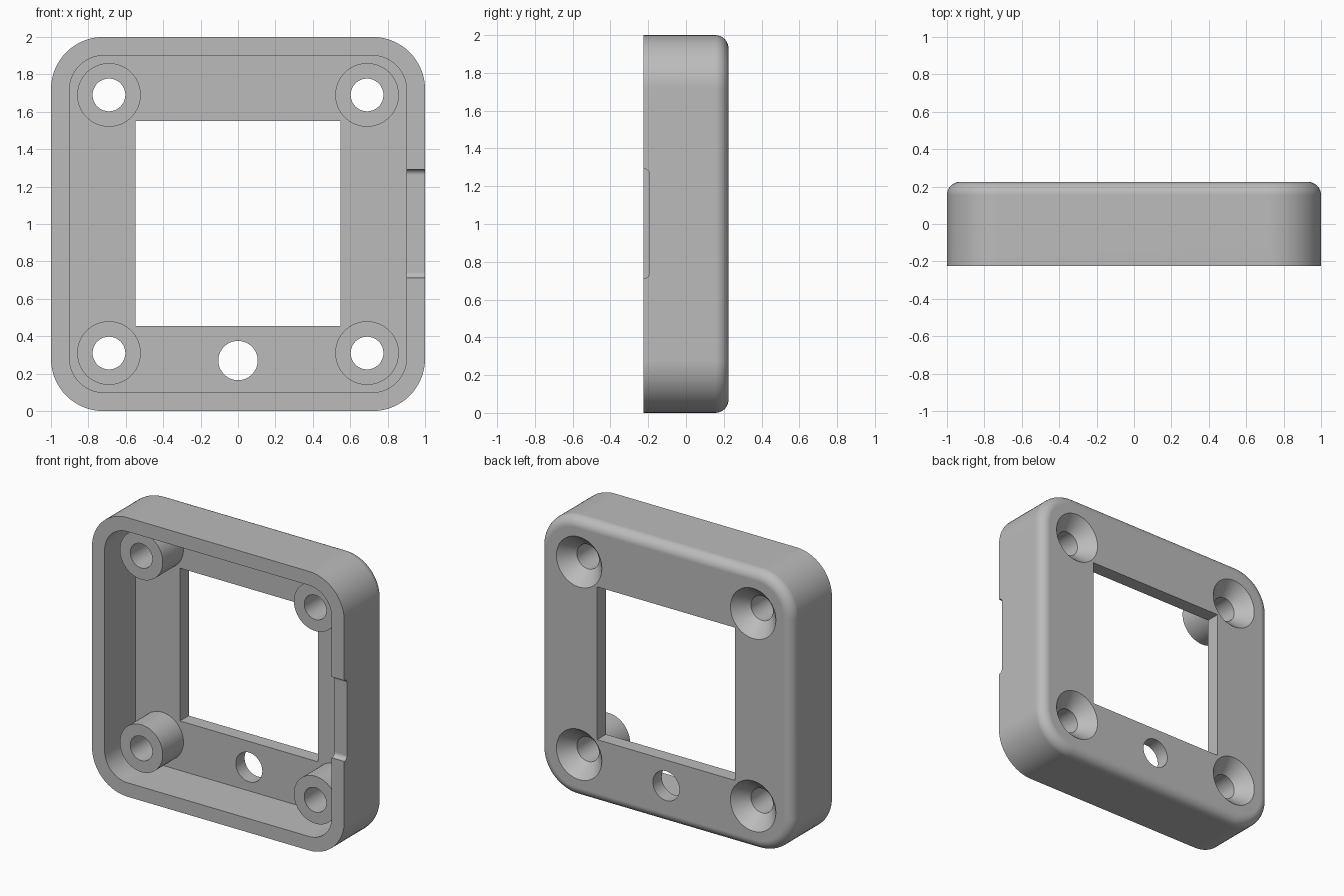
import bpy, bmesh
from math import sin, cos, pi, radians
from mathutils import Matrix, Vector

if "Cube" in bpy.data.objects:
    bpy.data.objects.remove(bpy.data.objects["Cube"], do_unlink=True)

FRONT, BACK, FLOOR, BOSS_FRONT = -0.225, 0.225, 0.125, -0.11
WALL, CORNER, FILLET = 0.1, 0.28, 0.07
SCREW, SCREW_R, BOSS_R, SINK_R, SINK_DEPTH = 0.69, 0.0875, 0.17, 0.18, 0.1

grey = bpy.data.materials.new("plain_grey")
grey.use_nodes = True
colour = (0.5, 0.5, 0.5, 1)
grey.diffuse_color = colour
grey.node_tree.nodes["Principled BSDF"].inputs["Base Color"].default_value = colour


def finish(name, bm):
    bmesh.ops.recalc_face_normals(bm, faces=bm.faces)
    mesh = bpy.data.meshes.new(name)
    bm.to_mesh(mesh)
    bm.free()
    mesh.materials.append(grey)
    obj = bpy.data.objects.new(name, mesh)
    bpy.context.collection.objects.link(obj)
    return obj


def rounded_square(half, radius, y, steps=16):
    pts = []
    for quarter in range(4):
        start = quarter * pi / 2
        cx = (half - radius) * (1 if quarter in (0, 3) else -1)
        cz = (half - radius) * (1 if quarter < 2 else -1)
        for i in range(steps + 1):
            a = start + i * pi / 2 / steps
            pts.append(Vector((cx + radius * cos(a), y, 1 + cz + radius * sin(a))))
    return pts


def circle(x, z, y, r, n=64):
    return [Vector((x + r * cos(2 * pi * i / n), y, z + r * sin(2 * pi * i / n)))
            for i in range(n)]


def loft(name, loops):
    """Skin equal-length loops and cap both ends."""
    bm = bmesh.new()
    rings = [[bm.verts.new(p) for p in loop] for loop in loops]
    for a, b in zip(rings, rings[1:]):
        for i in range(len(a)):
            j = (i + 1) % len(a)
            bm.faces.new((a[i], a[j], b[j], b[i]))
    bm.faces.new(rings[0])
    bm.faces.new(rings[-1])
    return finish(name, bm)


def box(name, x0, x1, y0, y1, z0, z1):
    return loft(name, [[Vector((x, y, z)) for x, z in
                        ((x0, z0), (x1, z0), (x1, z1), (x0, z1))] for y in (y0, y1)])


def combine(target, tool, operation):
    mod = target.modifiers.new(operation.lower(), 'BOOLEAN')
    mod.operation, mod.solver, mod.object = operation, 'EXACT', tool
    tool.hide_render = True
    bpy.ops.object.select_all(action='DESELECT')
    bpy.context.view_layer.objects.active = target
    target.select_set(True)
    bpy.ops.object.modifier_apply(modifier=mod.name)
    bpy.data.objects.remove(tool, do_unlink=True)


# Tray shell: inner floor, inner wall, rim, outer wall, rounded back edge
inner = 1 - WALL
loops = [rounded_square(inner, CORNER - WALL, FLOOR),
         rounded_square(inner, CORNER - WALL, FRONT),
         rounded_square(1, CORNER, FRONT)]
for i in range(9):
    a = i * pi / 16
    inset = FILLET * (1 - cos(a))
    loops.append(rounded_square(1 - inset, CORNER - inset, BACK - FILLET + FILLET * sin(a)))
shell = loft("enclosure_shell", loops)

# Four screw bosses with through holes and countersinks from the back
for sx in (-SCREW, SCREW):
    for z in (1 - SCREW, 1 + SCREW):
        combine(shell, loft("boss", [circle(sx, z, y, BOSS_R)
                                     for y in (BOSS_FRONT, FLOOR + 0.02)]), 'UNION')
        profile = ((-0.4, SCREW_R), (BACK - SINK_DEPTH, SCREW_R),
                   (BACK, SINK_R), (BACK + 0.05, SINK_R))
        combine(shell, loft("screw_cutter", [circle(sx, z, y, r) for y, r in profile]),
                'DIFFERENCE')

# Square window and round hole below it
combine(shell, box("window_cutter", -0.547, 0.547, 0, 0.4, 0.455, 1.55), 'DIFFERENCE')
combine(shell, loft("hole_cutter", [circle(0, 0.27, y, 0.105) for y in (0, 0.4)]),
        'DIFFERENCE')

# Shallow slot with rounded corners in the left rim
slot_r, slot_y, z_low, z_high = 0.03, FRONT + 0.032, 0.712, 1.292
outline = [(FRONT - 0.1, z_low)]
outline += [(slot_y - slot_r + slot_r * sin(a), z_low + slot_r - slot_r * cos(a))
            for a in (i * pi / 12 for i in range(7))]
outline += [(y, z_low + z_high - z) for y, z in reversed(outline)]
combine(shell, loft("slot_cutter", [[Vector((x, y, z)) for y, z in outline]
                                    for x in (0.87, 1.1)]), 'DIFFERENCE')

# Smooth curves, crisp edges and flat faces
bpy.ops.object.select_all(action='DESELECT')
shell.select_set(True)
bpy.context.view_layer.objects.active = shell
bpy.ops.object.shade_smooth_by_angle(angle=radians(30))
weighted = shell.modifiers.new("flat_faces", 'WEIGHTED_NORMAL')
weighted.keep_sharp = True
